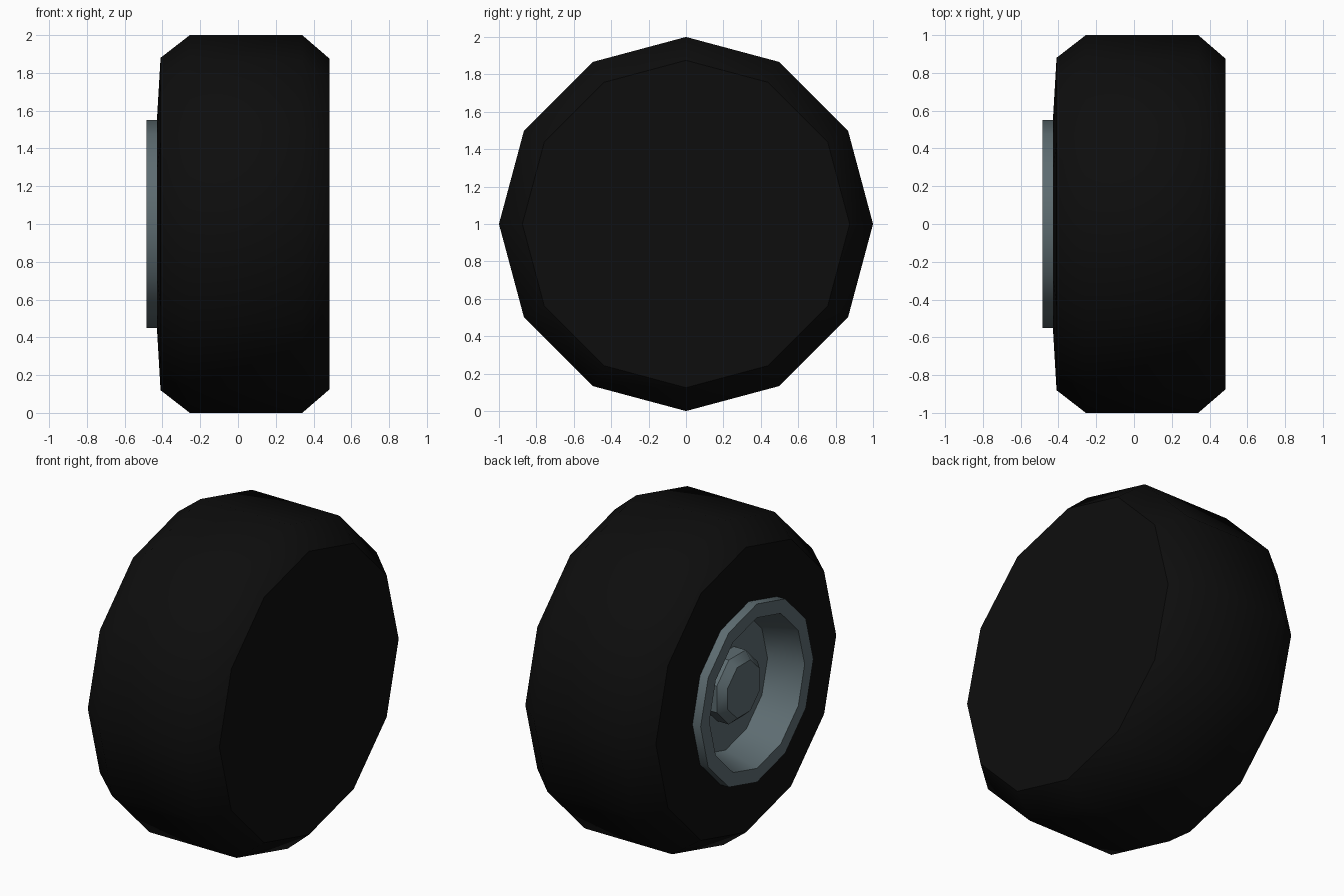
import bpy, bmesh, math

if "Cube" in bpy.data.objects:
    bpy.data.objects.remove(bpy.data.objects["Cube"])


def material(name, rgb):
    m = bpy.data.materials.new(name)
    m.diffuse_color = (*rgb, 1)
    m.use_nodes = True
    m.node_tree.nodes["Principled BSDF"].inputs["Base Color"].default_value = m.diffuse_color
    return m


def lathe(name, profile, sides, mat, angle, phase=0.0):
    """Revolve (x, radius) points around the wheel axle at z = 1."""
    bm = bmesh.new()
    rings = []
    for x, r in profile:
        if r == 0:
            rings.append([bm.verts.new((x, 0, 1))] * sides)
            continue
        ring = []
        for i in range(sides):
            a = 2 * math.pi * i / sides + phase
            ring.append(bm.verts.new((x, r * math.cos(a), 1 + r * math.sin(a))))
        rings.append(ring)
    for a, b in zip(rings, rings[1:]):
        for i in range(sides):
            j = (i + 1) % sides
            quad = list(dict.fromkeys((a[i], a[j], b[j], b[i])))
            bm.faces.new(quad)
    bmesh.ops.recalc_face_normals(bm, faces=bm.faces)
    # open shells: the last profile point faces the outside (-x)
    bm.faces.ensure_lookup_table()
    if bm.faces[-1].normal.x > 0:
        bmesh.ops.reverse_faces(bm, faces=bm.faces)
    me = bpy.data.meshes.new(name)
    bm.to_mesh(me)
    bm.free()
    me.materials.append(mat)
    ob = bpy.data.objects.new(name, me)
    bpy.context.collection.objects.link(ob)
    bpy.ops.object.select_all(action='DESELECT')
    ob.select_set(True)
    bpy.context.view_layer.objects.active = ob
    bpy.ops.object.shade_smooth_by_angle(angle=math.radians(angle))
    return ob


rubber = material("black_rubber", (0.004, 0.004, 0.004))
metal = material("grey_metal", (0.11, 0.15, 0.165))

# Tyre with flat closed back and an opening for the rim
lathe("tyre", [(0.485, 0), (0.485, 0.875), (0.34, 1.0), (-0.255, 1.0),
               (-0.41, 0.88), (-0.43, 0.54)], 12, rubber, 45)

# Raised rim lip, recessed dish and its floor
lathe("rim", [(-0.42, 0.55), (-0.485, 0.55), (-0.485, 0.465),
              (-0.27, 0.41), (-0.27, 0)], 12, metal, 45)

# Chamfered hub in the middle of the dish
lathe("hub", [(-0.265, 0.215), (-0.35, 0.215), (-0.395, 0.17),
              (-0.395, 0)], 8, metal, 40, math.pi / 8)
